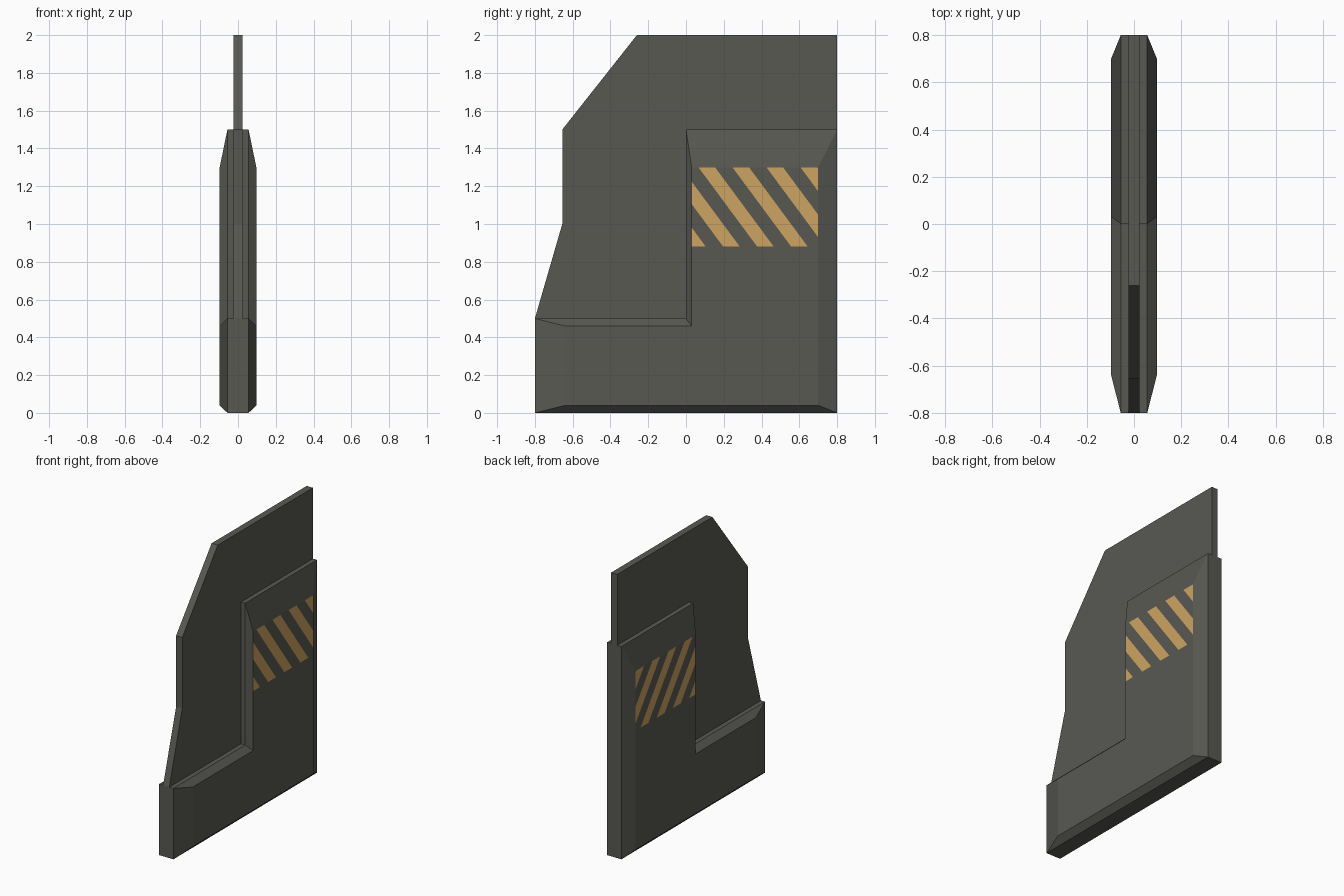
import bpy, bmesh
from mathutils import Vector

if "Cube" in bpy.data.objects:
    bpy.data.objects.remove(bpy.data.objects["Cube"])


def material(name, rgb):
    m = bpy.data.materials.new(name)
    m.diffuse_color = (*rgb, 1)
    m.use_nodes = True
    m.node_tree.nodes["Principled BSDF"].inputs["Base Color"].default_value = m.diffuse_color
    return m


GREY = material("dark_grey", (0.098, 0.098, 0.086))
YELLOW = material("warning_yellow", (0.61, 0.37, 0.12))


def loft(name, sections):
    """Solid from matching (x, yz outline) sections, capped at both ends."""
    bm = bmesh.new()
    rings = [[bm.verts.new((x, y, z)) for y, z in pts] for x, pts in sections]
    for a, b in zip(rings, rings[1:]):
        for i in range(len(a)):
            j = (i + 1) % len(a)
            bm.faces.new((a[i], a[j], b[j], b[i]))
    bm.faces.new(rings[0])
    bm.faces.new(rings[-1])
    bmesh.ops.recalc_face_normals(bm, faces=bm.faces)
    return bm


def finish(name, bm, mats):
    me = bpy.data.meshes.new(name)
    bm.to_mesh(me)
    bm.free()
    for m in mats:
        me.materials.append(m)
    ob = bpy.data.objects.new(name, me)
    bpy.context.collection.objects.link(ob)


# Thin upper plate, seated on the L-shaped frame
plate = [(-0.8, 0.5), (0, 0.5), (0, 1.5), (0.8, 1.5), (0.8, 2.0),
         (-0.26, 2.0), (-0.655, 1.5), (-0.655, 1.0)]
finish("upper_plate", loft("upper_plate", [(-0.024, plate), (0.024, plate)]), [GREY])

# Thick L-shaped frame with bevelled borders on both sides
outer = [(-0.8, 0), (0.8, 0), (0.8, 1.5), (0, 1.5), (0, 0.5), (-0.8, 0.5)]
inner = [(-0.64, 0.04), (0.7, 0.04), (0.7, 1.3), (0.03, 1.3), (0.03, 0.46), (-0.64, 0.46)]
T = 0.097
bm = loft("frame", [(-T, inner), (-0.056, outer), (0.056, outer), (T, inner)])

# Hazard stripes cut into the flat side faces
Z0, Z1, PITCH, WIDTH, SLOPE, START = 0.88, 1.3, 0.18, 0.088, 0.74, -0.294


def cut(point, normal, zmin):
    faces = [f for f in bm.faces if abs(f.normal.x) > 0.99
             and f.calc_center_median().z > zmin]
    geom = faces + list({e for f in faces for e in f.edges}) \
        + list({v for f in faces for v in f.verts})
    bmesh.ops.bisect_plane(bm, geom=geom, plane_co=point, plane_no=normal, dist=1e-5)
    bm.normal_update()


bm.normal_update()
cut((0, 0, Z0), (0, 0, 1), -1)
for k in range(6):
    for edge in (0, WIDTH):
        cut((0, START + k * PITCH + edge, Z1), Vector((0, 1, SLOPE)).normalized(), Z0)

for f in bm.faces:
    c = f.calc_center_bounds()
    c = sum((v.co for v in f.verts), Vector()) / len(f.verts)
    if abs(f.normal.x) > 0.99 and min(v.co.z for v in f.verts) > Z0 - 0.001:
        phase = (c.y - (Z1 - c.z) * SLOPE - START) % PITCH
        f.material_index = int(phase < WIDTH)
finish("frame", bm, [GREY, YELLOW])
